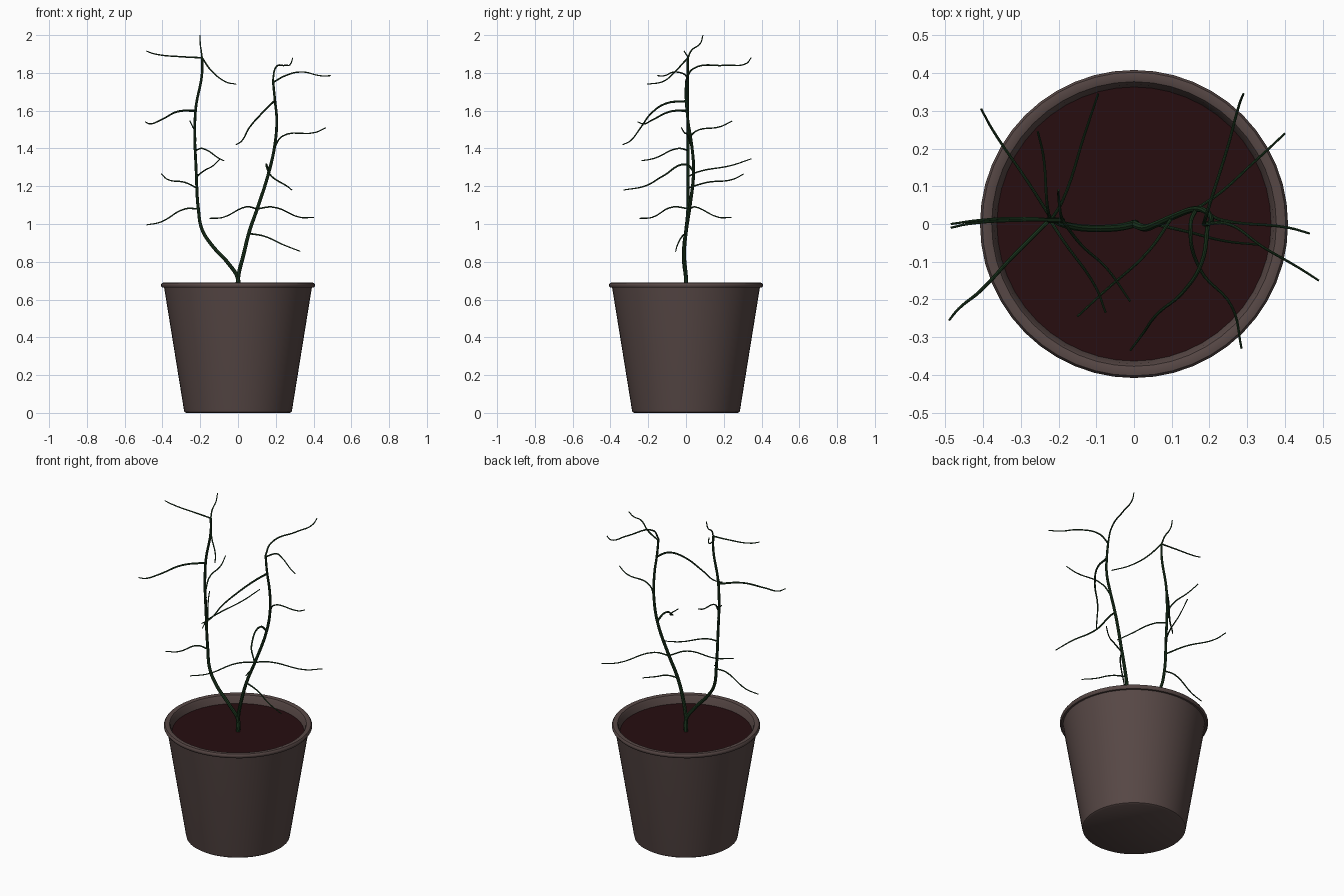
import bpy
import bmesh
import math
from mathutils import Vector

if "Cube" in bpy.data.objects:
    bpy.data.objects.remove(bpy.data.objects["Cube"], do_unlink=True)


def make_material(name, red, green, blue):
    material = bpy.data.materials.new(name)
    colour = (red, green, blue, 1)
    material.use_nodes = True
    material.diffuse_color = colour
    material.node_tree.nodes["Principled BSDF"].inputs["Base Color"].default_value = colour
    return material


pot_brown = make_material("pot brown", .095, .064, .06)
soil_brown = make_material("dark soil", .02, .004, .005)
stem_green = make_material("dark green", .012, .04, .014)


def add_object(name, mesh, material):
    thing = bpy.data.objects.new(name, mesh)
    bpy.context.collection.objects.link(thing)
    mesh.materials.clear()
    mesh.materials.append(material)
    bpy.ops.object.select_all(action="DESELECT")
    thing.select_set(True)
    bpy.context.view_layer.objects.active = thing
    bpy.ops.object.shade_smooth_by_angle(angle=math.radians(40))
    return thing


def lathe(name, profile, material, segments=48):
    """Spin a (radius, height) profile around the z axis."""
    bm = bmesh.new()
    verts = [bm.verts.new((radius, 0, height)) for radius, height in profile]
    edges = [bm.edges.new(pair) for pair in zip(verts, verts[1:])]
    bmesh.ops.spin(bm, geom=verts + edges, cent=(0, 0, 0), axis=(0, 0, 1),
                   angle=math.tau, steps=segments, use_duplicate=False)
    bmesh.ops.remove_doubles(bm, verts=bm.verts, dist=.0005)
    bmesh.ops.recalc_face_normals(bm, faces=bm.faces)
    mesh = bpy.data.meshes.new(name)
    bm.to_mesh(mesh)
    bm.free()
    return add_object(name, mesh, material)


def tube(name, points, thick, thin):
    """Sweep a tapering round tube through the points."""
    curve = bpy.data.curves.new(name + "_path", "CURVE")
    curve.dimensions = "3D"
    curve.bevel_depth = 1
    curve.bevel_resolution = 2
    curve.resolution_u = 6
    curve.use_fill_caps = True
    spline = curve.splines.new("BEZIER")
    spline.bezier_points.add(len(points) - 1)
    for index, (knot, point) in enumerate(zip(spline.bezier_points, points)):
        knot.co = point
        knot.handle_left_type = knot.handle_right_type = "AUTO"
        knot.radius = thick + (thin - thick) * index / (len(points) - 1)
    helper = bpy.data.objects.new(name + "_path", curve)
    bpy.context.collection.objects.link(helper)
    graph = bpy.context.evaluated_depsgraph_get()
    mesh = bpy.data.meshes.new_from_object(helper.evaluated_get(graph))
    bpy.data.objects.remove(helper, do_unlink=True)
    mesh.name = name
    return add_object(name, mesh, stem_green)


def point_on(stem, height):
    """Find where a stem passes the given height."""
    for low, high in zip(stem, stem[1:]):
        if low[2] <= height <= high[2]:
            share = (height - low[2]) / (high[2] - low[2])
            return Vector(low).lerp(Vector(high), share)
    return Vector(stem[-1])


def twig(name, stem, height, *points, thick=.0045):
    tube(name, [point_on(stem, height), *points], thick, .0028)


# Pot with a rolled lip and an inner wall
lathe("pot", [(0, 0), (.275, 0), (.284, .006), (.287, .02), (.391, .663),
              (.402, .663), (.408, .672), (.408, .68), (.402, .688),
              (.39, .69), (.377, .686), (.37, .675), (.355, .6)], pot_brown)
lathe("soil", [(0, .64), (.364, .64)], soil_brown)

# Two main stems sharing one root
left_stem = [(0, 0, .62), (0, 0, .71), (-.05, -.01, .79), (-.14, -.01, .89),
             (-.19, 0, .97), (-.21, .01, 1.08), (-.22, .01, 1.25),
             (-.225, .01, 1.6), (-.19, .01, 1.8), (-.19, .01, 1.88)]
right_stem = [(0, 0, .62), (0, 0, .71), (.03, -.01, .84), (.06, 0, .96),
              (.105, .02, 1.09), (.165, .04, 1.28), (.195, .03, 1.42),
              (.205, .01, 1.55), (.195, 0, 1.66), (.185, 0, 1.76)]
tube("left_stem", left_stem, .011, .006)
tube("right_stem", right_stem, .011, .006)

# Twigs of the stem on the -x side, from the top down
twig("first_stem_tip", left_stem, 1.88,
     (-.195, .03, 1.92), (-.2, .075, 1.955), (-.2, .09, 2))
twig("first_stem_top_outer_twig", left_stem, 1.88,
     (-.29, .01, 1.885), (-.44, 0, 1.9), (-.485, -.01, 1.915))
twig("first_stem_top_front_twig", left_stem, 1.88,
     (-.14, -.055, 1.81), (-.07, -.12, 1.755), (-.01, -.205, 1.74))
twig("first_stem_long_outer_twig", left_stem, 1.6,
     (-.32, -.085, 1.595), (-.41, -.18, 1.55), (-.465, -.225, 1.53),
     (-.49, -.255, 1.54), thick=.006)
twig("first_stem_upper_back_twig", left_stem, 1.44,
     (-.23, .05, 1.49), (-.24, .18, 1.515), (-.255, .245, 1.545))
twig("first_stem_middle_front_twig", left_stem, 1.39,
     (-.19, -.04, 1.4), (-.1, -.17, 1.347), (-.075, -.235, 1.335))
twig("first_stem_middle_back_twig", left_stem, 1.25,
     (-.19, .06, 1.275), (-.13, .24, 1.31), (-.095, .345, 1.345))
twig("first_stem_lower_back_twig", left_stem, 1.19,
     (-.28, .11, 1.22), (-.375, .25, 1.237), (-.405, .305, 1.265))
twig("first_stem_lowest_twig", left_stem, 1.08,
     (-.28, .015, 1.08), (-.41, .01, 1.01), (-.485, 0, .995))

# Twigs of the stem on the +x side, from the top down
twig("second_stem_tip", right_stem, 1.76,
     (.195, .035, 1.82), (.25, .21, 1.84), (.28, .32, 1.85),
     (.29, .345, 1.88), thick=.005)
twig("second_stem_top_outer_twig", right_stem, 1.75,
     (.25, 0, 1.785), (.34, -.06, 1.805), (.435, -.115, 1.785), (.49, -.15, 1.785))
twig("second_stem_long_front_twig", right_stem, 1.65,
     (.18, -.1, 1.64), (.13, -.18, 1.59), (.06, -.24, 1.51),
     (.02, -.295, 1.44), (-.01, -.335, 1.42), thick=.006)
twig("second_stem_upper_outer_twig", right_stem, 1.4,
     (.235, .01, 1.465), (.41, -.01, 1.485), (.465, -.025, 1.51))
twig("second_stem_middle_front_twig", right_stem, 1.28,
     (.15, 0, 1.315), (.175, -.12, 1.255), (.26, -.22, 1.2),
     (.285, -.33, 1.18), thick=.006)
twig("second_stem_lower_back_twig", right_stem, 1.08,
     (.18, .05, 1.09), (.33, .175, 1.035), (.4, .24, 1.035))
twig("second_stem_lower_front_twig", right_stem, 1.08,
     (.04, -.07, 1.09), (-.08, -.18, 1.035), (-.15, -.245, 1.03))
twig("second_stem_lowest_twig", right_stem, .95,
     (.14, -.02, .935), (.24, -.045, .89), (.33, -.055, .855))
